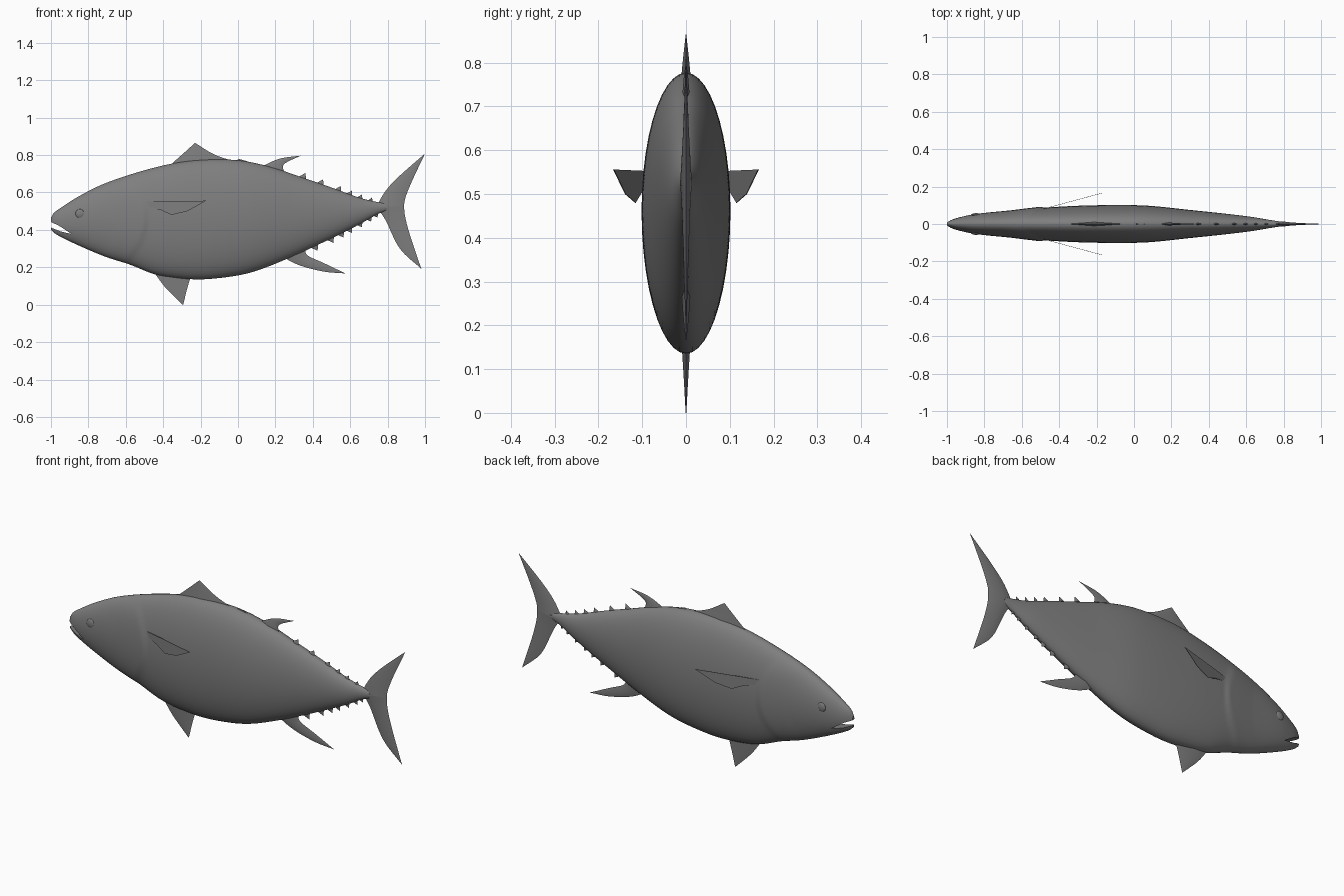
import bpy, bmesh, math

if "Cube" in bpy.data.objects:
    bpy.data.objects.remove(bpy.data.objects["Cube"])

skin = bpy.data.materials.new("grey skin")
skin.diffuse_color = (0.21, 0.21, 0.21, 1)
skin.use_nodes = True
skin.node_tree.nodes["Principled BSDF"].inputs["Base Color"].default_value = skin.diffuse_color


def curve(keys, x):
    """Smooth value at x through (x, value) keys."""
    n = len(keys)
    x = min(max(x, keys[0][0]), keys[-1][0])
    i = 0
    while i < n - 2 and x > keys[i + 1][0]:
        i += 1

    def slope(k):
        a, b = keys[max(k - 1, 0)], keys[min(k + 1, n - 1)]
        return (b[1] - a[1]) / (b[0] - a[0])
    (x0, v0), (x1, v1) = keys[i], keys[i + 1]
    h = x1 - x0
    t = (x - x0) / h
    return ((2*t**3 - 3*t*t + 1) * v0 + (t**3 - 2*t*t + t) * h * slope(i)
            + (3*t*t - 2*t**3) * v1 + (t**3 - t*t) * h * slope(i + 1))


def finish(name, bm, angle=40):
    bmesh.ops.recalc_face_normals(bm, faces=bm.faces)
    me = bpy.data.meshes.new(name)
    bm.to_mesh(me)
    bm.free()
    ob = bpy.data.objects.new(name, me)
    bpy.context.collection.objects.link(ob)
    me.materials.append(skin)
    if angle:
        bpy.ops.object.select_all(action='DESELECT')
        ob.select_set(True)
        bpy.context.view_layer.objects.active = ob
        bpy.ops.object.shade_smooth_by_angle(angle=math.radians(angle))
    return ob


def prism(name, outline, place, thick):
    """Flat outline turned into a thin solid."""
    bm = bmesh.new()
    a = [bm.verts.new(place(x, z, -thick)) for x, z in outline]
    b = [bm.verts.new(place(x, z, thick)) for x, z in outline]
    bm.faces.new(a)
    bm.faces.new(b[::-1])
    for i in range(len(a)):
        j = (i + 1) % len(a)
        bm.faces.new((a[i], a[j], b[j], b[i]))
    return finish(name, bm, 0)


def fin(name, lead, trail, thick, steps=12):
    """Lens-section fin between a leading and a trailing edge meeting at the tip."""
    def sample(pts, u):
        return [curve([(k, p[c]) for k, p in enumerate(pts)], u * (len(pts) - 1)) for c in (0, 1)]
    bm = bmesh.new()
    rows = []
    for s in range(steps + 1):
        u = s / steps
        (ax, az), (bx, bz) = sample(lead, u), sample(trail, u)
        t = thick * (1 - u) + 0.0008
        mx, mz = ax * 0.6 + bx * 0.4, az * 0.6 + bz * 0.4
        rows.append([bm.verts.new(p) for p in
                     ((ax, 0, az), (mx, t, mz), (bx, 0, bz), (mx, -t, mz))])
    for r, q in zip(rows, rows[1:]):
        for i in range(4):
            j = (i + 1) % 4
            bm.faces.new((r[i], r[j], q[j], q[i]))
    bm.faces.new(rows[0])
    bm.faces.new(rows[-1][::-1])
    bmesh.ops.remove_doubles(bm, verts=bm.verts, dist=0.0002)
    return finish(name, bm, 50)


# Body profiles along its length
top = [(-1, .465), (-.985, .49), (-.945, .52), (-.85, .58), (-.72, .645), (-.53, .71), (-.35, .755),
       (-.2, .775), (0, .772), (.17, .738), (.33, .685), (.49, .63), (.65, .572), (.75, .548), (.84, .535)]
bottom = [(-1, .40), (-.97, .375), (-.87, .325), (-.71, .257), (-.58, .215), (-.435, .16), (-.26, .137),
          (-.125, .14), (.06, .17), (.25, .24), (.49, .35), (.65, .43), (.755, .488), (.84, .515)]
width = [(-1, .008), (-.98, .02), (-.94, .034), (-.85, .053), (-.7, .069), (-.5, .086), (-.25, .099),
         (.05, .099), (.3, .075), (.6, .042), (.75, .018), (.84, .006)]

# Body loft with raised gill cover
RINGS, SIDES = 150, 44
bm = bmesh.new()
rings = []
for r in range(RINGS + 1):
    x = -1 + 1.84 * (r / RINGS) ** 1.15
    zt, zb, w = curve(top, x), curve(bottom, x), curve(width, x)
    ring = []
    for s in range(SIDES):
        a = 2 * math.pi * s / SIDES
        z = (zt + zb) / 2 + (zt - zb) / 2 * math.cos(a)
        gap = -.5 - 2.0 * (z - .46) ** 2 - x
        lift = max(0, 1 - gap / .16) if gap > 0 else max(0, 1 + gap / .02)
        fade = max(0, min(1, (.70 - z) / .08))
        ring.append(bm.verts.new((x, (w + .006 * lift * fade) * math.sin(a), z)))
    rings.append(ring)
for p, q in zip(rings, rings[1:]):
    for i in range(SIDES):
        j = (i + 1) % SIDES
        bm.faces.new((p[i], p[j], q[j], q[i]))
bm.faces.new(rings[0])
bm.faces.new(rings[-1][::-1])
body = finish("body", bm, 35)

# Mouth opening
cutter = prism("mouth_cutter", [(-1.03, .455), (-.96, .424), (-.89, .378), (-.95, .392), (-1.03, .425)],
               lambda x, z, t: (x, t, z), .2)
cutter.hide_render = True
cutter.hide_set(True)
cut = body.modifiers.new("mouth", 'BOOLEAN')
cut.operation, cut.object, cut.solver = 'DIFFERENCE', cutter, 'EXACT'

# Eyes and pectoral fins on both sides
for side, label in ((-1, "right"), (1, "left")):
    bm = bmesh.new()
    bmesh.ops.create_uvsphere(bm, u_segments=20, v_segments=12, radius=1)
    for v in bm.verts:
        v.co = (-.845 + v.co.x * .024, side * (.050 + v.co.y * .008), .487 + v.co.z * .024)
    finish(label + "_eye", bm, 60)
    prism(label + "_pectoral_fin",
          [(-.52, .55), (-.42, .553), (-.17, .556), (-.27, .50), (-.355, .48), (-.41, .505), (-.5, .53)],
          lambda x, z, t, s=side: (x, s * (.09 + (x + .45) * .27 + t), z), .001)

# Vertical fins
fin("first_dorsal_fin", [(-.37, .74), (-.285, .815), (-.23, .865)],
    [(.02, .755), (-.12, .80), (-.225, .862)], .012)
fin("dorsal_ridge", [(-.05, .74), (0, .776), (.01, .777)], [(.17, .72), (.1, .75), (.015, .777)], .006)
fin("second_dorsal_fin", [(.12, .735), (.22, .78), (.335, .797)],
    [(.25, .70), (.245, .75), (.335, .797)], .008)
fin("anal_fin", [(.23, .26), (.33, .21), (.46, .177), (.575, .167)],
    [(.36, .31), (.37, .265), (.46, .222), (.575, .167)], .010)
fin("pelvic_fin", [(-.45, .175), (-.39, .094), (-.297, .0)],
    [(-.25, .16), (-.272, .085), (-.293, .0)], .010)

# Tail lobes
fin("upper_tail_lobe", [(.74, .525), (.79, .61), (.865, .69), (1.0, .808)],
    [(.888, .51), (.893, .565), (.93, .66), (1.0, .808)], .013)
fin("lower_tail_lobe", [(.74, .525), (.79, .45), (.865, .30), (.98, .192)],
    [(.888, .54), (.892, .48), (.917, .38), (.98, .192)], .013)

# Finlets along the back and belly
for label, edge, up, places in (("upper", top, 1, (.35, .445, .54, .60, .655, .71)),
                                ("lower", bottom, -1, (.415, .50, .555, .60, .655, .705, .74))):
    for n, x in enumerate(places):
        size = .030 - .002 * n
        z0, z1 = curve(edge, x - size), curve(edge, x + size * .7)
        tip = (x + size * .35, curve(edge, x) + up * size * .85)
        fin(f"{label}_finlet_{n + 1}", [(x - size, z0 - up * .006), tip],
            [(x + size * .5, z1 - up * .008), tip], .006, 3)
